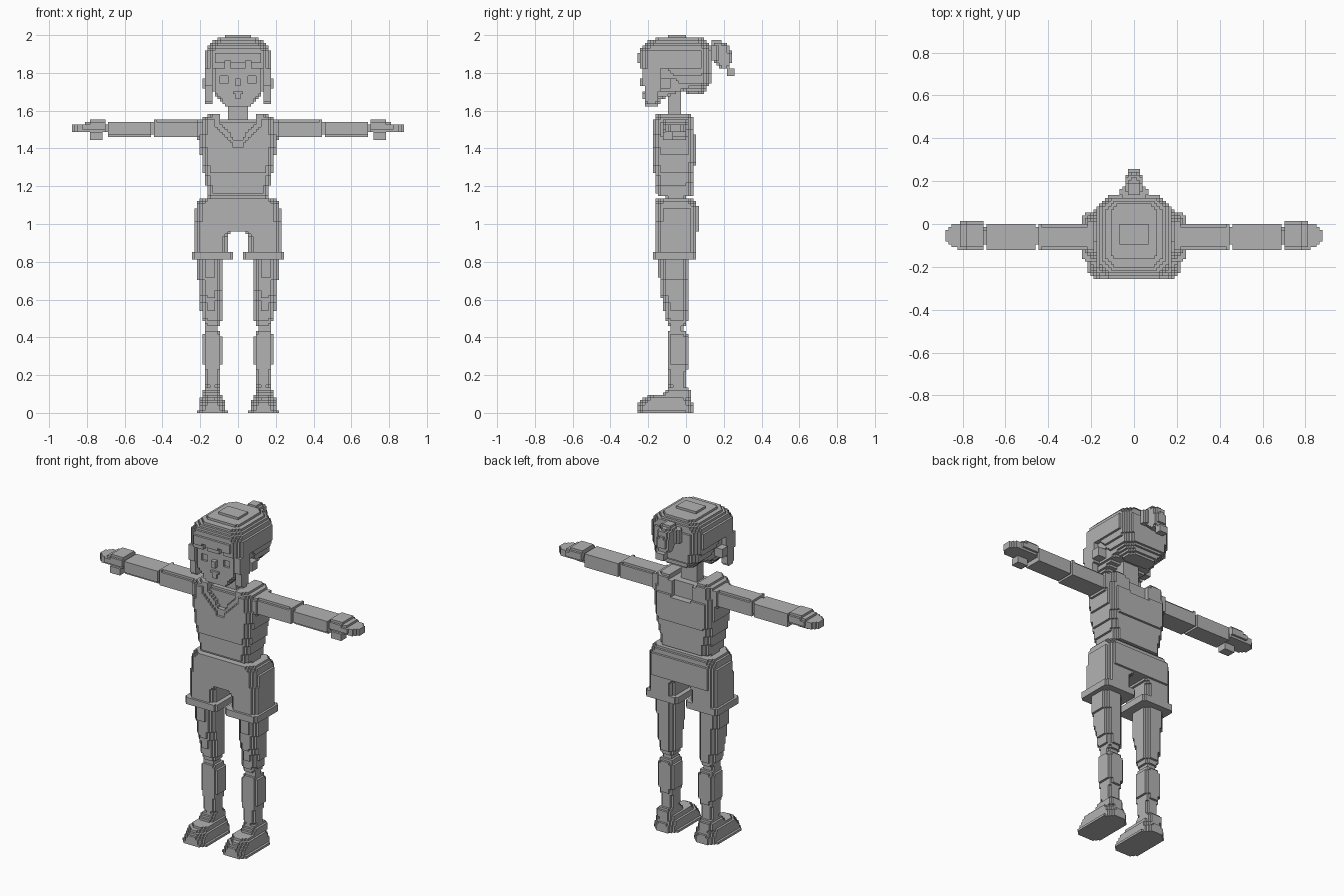
import bpy
import bmesh
from math import floor, ceil

if "Cube" in bpy.data.objects:
    bpy.data.objects.remove(bpy.data.objects["Cube"], do_unlink=True)

UNIT = 200 / 148          # one small cube, in hundredths of a unit

grey = bpy.data.materials.new("plain grey")
grey.use_nodes = True
grey.diffuse_color = (0.45, 0.45, 0.45, 1)
grey.node_tree.nodes["Principled BSDF"].inputs["Base Color"].default_value = grey.diffuse_color


def centres(low, high):
    """Indices of the cubes whose centres lie between two distances."""
    return range(ceil(low / UNIT - 0.5), floor(high / UNIT - 0.5) + 1)


def loft(*sections, along_x=False):
    """Fill cubes between sections (position, u0, u1, v0, v1, corner cut)."""
    cells = set()
    for start, end in zip(sections, sections[1:]):
        if start[0] == end[0]:
            continue
        for k in centres(start[0], end[0]):
            t = ((k + 0.5) * UNIT - start[0]) / (end[0] - start[0])
            u0, u1, v0, v1, cut = (a + (b - a) * t for a, b in zip(start[1:], end[1:]))
            for i in centres(u0, u1):
                for j in centres(v0, v1):
                    u, v = (i + 0.5) * UNIT, (j + 0.5) * UNIT
                    # A section that starts on the mirror plane has no inner corner
                    side = u1 - u if u0 == 0 else min(u - u0, u1 - u)
                    if side + min(v - v0, v1 - v) >= cut:
                        cells.add((k, i, j) if along_x else (i, j, k))
    return cells


def block(low, high, *size, along_x=False):
    """A straight run with one section; the last size is the corner cut."""
    return loft((low, *size), (high, *size), along_x=along_x)


def mirrored(cells):
    return {(-i - 1, j, k) for i, j, k in cells}


def skin(name, cells):
    """Make a mesh from the exposed sides of the cubes."""
    bm = bmesh.new()
    corners = {}

    def corner(point):
        if point not in corners:
            corners[point] = bm.verts.new([c * UNIT / 100 for c in point])
        return corners[point]

    for cell in cells:
        for axis in range(3):
            for step in (0, 1):
                neighbour = list(cell)
                neighbour[axis] += 2 * step - 1
                if tuple(neighbour) in cells:
                    continue
                ring = []
                for a, b in ((0, 0), (1, 0), (1, 1), (0, 1)):
                    point = list(cell)
                    point[axis] += step
                    point[(axis + 1) % 3] += a
                    point[(axis + 2) % 3] += b
                    ring.append(corner(tuple(point)))
                bm.faces.new(ring if step else ring[::-1])
    mesh = bpy.data.meshes.new(name)
    bm.to_mesh(mesh)
    bm.free()
    mesh.materials.append(grey)
    bpy.context.collection.objects.link(bpy.data.objects.new(name, mesh))


def centre_part(name, cells):
    skin(name, cells | mirrored(cells))


def pair(name, cells):
    skin("left_" + name, cells)
    skin("right_" + name, mirrored(cells))


# Face: narrow forward chin widening to the skull, with sunken eyes
face = loft((162.5, 0, 7, -21, -15, 1), (166, 0, 10, -22, -13, 2),
            (170, 0, 13, -22, -4, 2), (173, 0, 14, -22, 5, 3),
            (184, 0, 14.5, -22, 8, 3))
face -= block(175, 179, 5, 9, -23, -20.5, 0)
face |= block(173, 177, 0, 1.5, -24, -20, 0)
face |= block(169, 170.5, 0, 3, -23.5, -20, 0)
face |= block(166.5, 169, 0, 2, -23.5, -20, 0)
centre_part("face", face)

# Hair: domed cap, notched fringe and rounded back
hair = loft((169, 0, 8, 0, 9, 2), (171, 0, 11, -2, 10.5, 3),
            (175, 0, 15, -8, 13, 5), (182, 0, 16, -14, 14, 5),
            (182, 0, 17, -24.5, 13.5, 5), (185, 0, 17.5, -25, 13, 5),
            (191, 0, 17.5, -25, 13, 5), (194, 0, 16, -23, 12.5, 5),
            (196.5, 0, 13.5, -20, 11, 4), (198.6, 0, 10, -15.5, 8, 2),
            (198.6, 0, 6.5, -10, 0, 0), (200, 0, 6.5, -10, 0, 0))
hair -= block(181, 187, 3.5, 7, -26, -22, 0)
centre_part("hair", hair)

# Tied hair at the back
centre_part("ponytail", block(186, 194, 0, 6.5, 11, 19, 3)
            | loft((182, 0, 3.5, 19, 23, 1), (187, 0, 4, 14, 24, 2),
                   (193, 0, 4, 14, 23.5, 2), (197, 0, 3, 14, 19, 1))
            | block(179, 183, 0, 3, 21, 26, 1))

# Hair locks in front of the ears
pair("hair_lock", loft((163, 13.5, 17.5, -20.5, -16, 0), (171, 13.5, 17.5, -22, -14, 0),
                       (183, 13.5, 17, -23.5, -14, 0)))
pair("ear", block(172, 177, 13.5, 18.5, -14, -8, 0))

# Neck
centre_part("neck", block(154, 174, 0, 5, -10, -2.5, 1))

# Vest: shoulder straps, stepped bust, cut-out necklines front and back
torso = loft((115, 0, 16.5, -15.5, 3.5, 3), (122, 0, 17, -16, 3.5, 3),
             (128, 0, 18.5, -17, 4.5, 4), (134, 0, 19.5, -18, 5, 4),
             (145, 0, 20, -18, 5, 4), (154, 0, 19.5, -17.5, 4, 4),
             (156.5, 0, 18.5, -16.5, 3.5, 3), (158.5, 0, 14, -15, 2.5, 2))
torso -= loft((140, 0, 1, -20, -16.5, 0), (152, 0, 12, -20, -16, 0),
              (160, 0, 13.5, -20, -15.5, 0))
torso -= loft((145, 0, 2, -20, -14, 0), (153, 0, 9, -20, -13, 0),
              (160, 0, 10, -20, -12, 0))
torso -= block(146, 160, 0, 7, 2, 6, 0)
torso -= block(155.5, 160, 0, 10, -20, 6, 0)
centre_part("vest", torso)
centre_part("waist", block(111, 117, 0, 16, -11, 0, 2))

# Shorts: pelvis, arch between the legs, and wide cuffs
centre_part("shorts", loft((93, 6, 22.5, -16.5, 5.5, 3), (96, 3, 22.5, -16.5, 6, 3),
                           (96, 0, 22.5, -16.5, 6, 3), (102, 0, 22.5, -16.5, 7, 4),
                           (108, 0, 22.5, -16.5, 7, 4), (111, 0, 21.5, -16.5, 5, 4),
                           (113, 0, 19.5, -15.5, 4, 3))
            | block(84, 93, 6, 22.5, -16.5, 5.5, 3))
pair("shorts_cuff", block(81, 85, 3, 24, -18, 5.5, 2))

# Legs: tapering thigh, slim knee, fuller calf and ankle
pair("thigh", loft((46, 10, 17.5, -9, 0, 2), (50, 8.5, 19, -11, 1, 3),
                   (57, 8.5, 20, -12, 2, 4), (65, 8.5, 20.5, -14, 2, 4),
                   (83, 8.5, 22, -14.5, 2, 4)))
pair("knee", block(40, 48, 11, 17, -8.5, -1.5, 1))
pair("calf", loft((12, 10, 17, -9, 0, 2), (20, 9.5, 17.5, -9.5, 0, 2),
                  (27, 8.5, 18.5, -10, 1.5, 2), (39, 8.5, 19, -10, 1.5, 2),
                  (43, 9.5, 18, -10, 0.5, 2)))

# Shoes: flat sole, low toe box and a collar round the ankle
pair("shoe", block(0, 1.5, 5.5, 21.5, -26, 4, 4)
     | loft((1, 6, 21, -25.5, 4, 4), (5, 6.5, 20.5, -25, 3.5, 4),
            (9.5, 8.5, 19, -20, 2.5, 4))
     | loft((8, 8.5, 19.5, -13, 3, 3), (11, 9.5, 19, -11, 2.5, 2),
            (13, 10, 17.5, -9.5, 1, 1)))

# Arms: sleeve end, upper arm, slim joints and forearm
pair("upper_arm", block(17, 43, -11.5, 0, 145.5, 155, 1, along_x=True)
     | block(17, 21, -13, 1.5, 144.5, 156, 2, along_x=True))
pair("elbow", block(42, 47, -10, -1.5, 147, 154, 1, along_x=True)
     | block(43.5, 45, -12, 0.5, 145.5, 155.5, 1, along_x=True))
pair("forearm", block(45.5, 69, -11.5, 0, 146, 154.5, 1, along_x=True)
     | block(46, 52, -12.5, -1, 148, 152, 0, along_x=True))
pair("wrist", block(68, 72, -9.5, -2, 148, 153, 1, along_x=True))

# Hands: palm, flat tapering fingers and a thumb
pair("hand", block(70.5, 78, -12, 1, 148, 155.5, 2, along_x=True)
     | loft((77, -12, 1, 149, 155, 2), (80, -12, 1, 149, 153.5, 1),
            (84, -11, 0, 149, 152.5, 0), (87.5, -8.5, -2.5, 149, 152, 0), along_x=True)
     | block(71, 78, -12, -7, 144, 149, 0, along_x=True))
